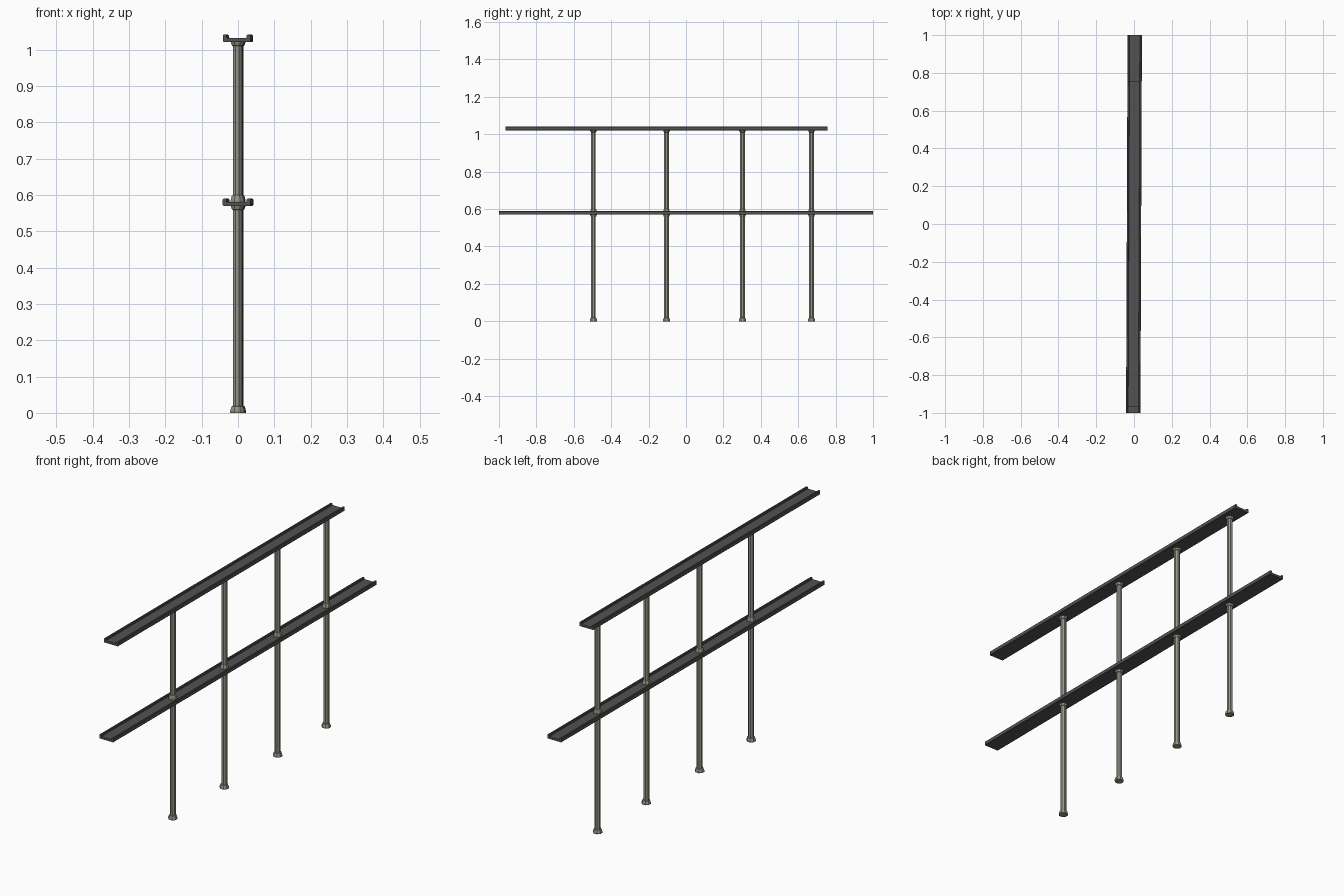
import bpy, bmesh, math

if "Cube" in bpy.data.objects:
    bpy.data.objects.remove(bpy.data.objects["Cube"])

SLOPE = 0.004  # the whole fence is turned very slightly about z


def material(name, rgb):
    m = bpy.data.materials.new(name)
    m.diffuse_color = (*rgb, 1)
    m.use_nodes = True
    m.node_tree.nodes["Principled BSDF"].inputs["Base Color"].default_value = m.diffuse_color
    return m


rail_mat = material("dark grey rail", (0.085, 0.085, 0.085))
post_mat = material("grey green post", (0.29, 0.30, 0.24))


def sweep(name, rings, mat):
    """Join equal-sized rings of points into a closed, flat-shaded solid."""
    bm = bmesh.new()
    vs = [[bm.verts.new(p) for p in ring] for ring in rings]
    n = len(vs[0])
    for a, b in zip(vs, vs[1:]):
        for i in range(n):
            j = (i + 1) % n
            bm.faces.new((a[i], a[j], b[j], b[i]))
    bm.faces.new(vs[0][::-1])
    bm.faces.new(vs[-1])
    bmesh.ops.recalc_face_normals(bm, faces=bm.faces)
    me = bpy.data.meshes.new(name)
    bm.to_mesh(me)
    bm.free()
    me.materials.append(mat)
    ob = bpy.data.objects.new(name, me)
    bpy.context.collection.objects.link(ob)
    return ob


def rail(name, y0, y1, z):
    """Shallow upward-facing channel with a raised lip on each side."""
    half = [(0.036, 0.0), (0.038, 0.002), (0.038, 0.018), (0.036, 0.020),
            (0.030, 0.020), (0.028, 0.018), (0.027, 0.011)]
    prof = half + [(-x, h) for x, h in reversed(half)]
    sweep(name, [[(x + SLOPE * y, y, z + h) for x, h in prof] for y in (y0, y1)], rail_mat)


def post(name, y, profile, sides=8):
    """Turned tube with flared ends."""
    rings = []
    for r, z in profile:
        rings.append([(SLOPE * y + r * math.cos(math.tau * (i + 0.5) / sides),
                       y + r * math.sin(math.tau * (i + 0.5) / sides), z)
                      for i in range(sides)])
    sweep(name, rings, post_mat)


# two channel rails
rail("lower_rail", -1.0, 1.0, 0.570)
rail("upper_rail", -0.965, 0.757, 1.021)

# flared post sections: ground to lower rail, lower rail to upper rail
lower = [(0.021, 0.0), (0.021, 0.006), (0.017, 0.018), (0.0135, 0.019),
         (0.0135, 0.559), (0.016, 0.560), (0.020, 0.571)]
upper = [(0.020, 0.580), (0.020, 0.585), (0.016, 0.598), (0.0135, 0.600),
         (0.0135, 1.010), (0.016, 1.011), (0.020, 1.022)]
for i, y in enumerate((-0.495, -0.104, 0.302, 0.671), 1):
    post(f"lower_post_{i}", y, lower)
    post(f"upper_post_{i}", y, upper)
